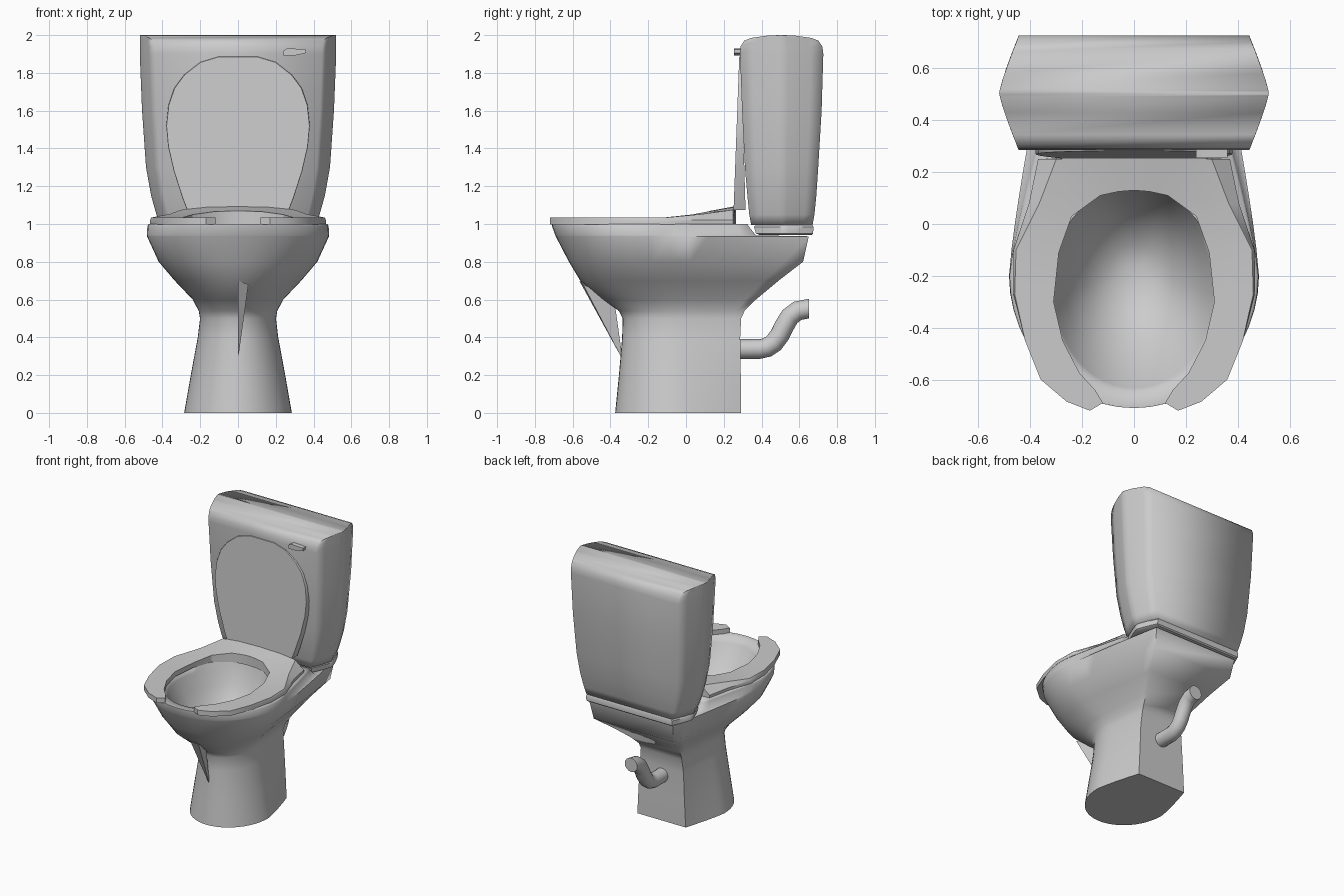
import bpy, math


def finish(name, verts, faces, angle=40):
    me = bpy.data.meshes.new(name)
    me.from_pydata(verts, [], faces)
    ob = bpy.data.objects.new(name, me)
    bpy.context.collection.objects.link(ob)
    bpy.ops.object.select_all(action='DESELECT')
    ob.select_set(True)
    bpy.context.view_layer.objects.active = ob
    bpy.ops.object.mode_set(mode='EDIT')
    bpy.ops.mesh.select_all(action='SELECT')
    bpy.ops.mesh.normals_make_consistent(inside=False)
    bpy.ops.object.mode_set(mode='OBJECT')
    bpy.ops.object.shade_smooth_by_angle(angle=math.radians(angle))
    return ob


def loft(name, rings, angle=40):
    n = len(rings[0])
    verts = [p for r in rings for p in r]
    faces = [(i * n + j, i * n + (j + 1) % n, (i + 1) * n + (j + 1) % n, (i + 1) * n + j)
             for i in range(len(rings) - 1) for j in range(n)]
    faces += [tuple(range(n)), tuple(range(len(verts) - n, len(verts)))]
    return finish(name, verts, faces, angle)


def bowl_ring(z, w, yf, ym, yb, b, oval=False):
    # half-ellipse front, tapering sides, straight back edge
    half = []
    for i in range(13):
        a = math.pi / 2 * i / 12
        half.append((w * math.sin(a), ym - (ym - yf) * math.cos(a)))
    for i in range(1, 9):
        t = i / 8
        a = math.pi / 2 * t
        if oval:
            half.append((b + (w - b) * math.cos(a), ym + (yb - ym) * math.sin(a)))
        else:
            half.append((w + (b - w) * t ** 1.25, ym + (yb - ym) * t))
    pts = half + [(-x, y) for x, y in reversed(half[1:])]
    return [(x, y, z) for x, y in pts]


# Pedestal and bowl: outside going up, over the rim, down the inside
outer = [
    (0.00, .285, -.375, -.05, .29, .20),
    (0.20, .250, -.355, -.05, .29, .19),
    (0.40, .213, -.338, -.05, .287, .18),
    (0.50, .201, -.335, -.05, .292, .17),
    (0.54, .208, -.355, -.06, .31, .175),
    (0.60, .240, -.44, -.08, .37, .20),
    (0.70, .335, -.56, -.14, .49, .26),
    (0.80, .420, -.62, -.18, .62, .33),
    (0.935, .482, -.69, -.20, .65, .345),
    (0.94, .482, -.692, -.20, .37, .375),
    (0.99, .480, -.71, -.20, .33, .365),
    (1.00, .472, -.71, -.20, .325, .36),
]
inner = [
    (1.00, .325, -.655, -.27, .14, .03),
    (0.96, .305, -.632, -.27, .13, .03),
    (0.85, .265, -.55, -.26, .09, .03),
    (0.73, .190, -.44, -.24, .02, .02),
    (0.65, .100, -.32, -.20, -.08, .01),
    (0.63, .030, -.23, -.19, -.15, .005),
]
loft("bowl_and_pedestal", [bowl_ring(*r) for r in outer] + [bowl_ring(*r, oval=True) for r in inner], 65)

# Thin fin under the bowl front
finish("front_fin", [(0, -.565, .70), (.055, -.545, .68), (0, -.335, .28), (0, -.38, .6)],
       [(0, 1, 2), (0, 2, 3), (1, 3, 2), (0, 3, 1)])


# Cistern: barrel-sided outline shrunk towards the bottom
def tank_ring(z, y0, y1, w, k=1.0):
    yc, d = (y0 + y1) / 2, (y1 - y0) / 2
    side = []
    for t in (-1, -.7, -.4, -.15, 0, .15, .4, .7, 1):
        x = w * (1 - .145 * abs(t * k) ** 1.2)
        side.append((x, yc + d * t, z))
    return side + [(-x, y, z) for x, y, z in reversed(side)]


loft("tank", [tank_ring(*r) for r in [
    (0.995, .345, .67, .415), (1.05, .335, .68, .432), (1.15, .325, .69, .46),
    (1.30, .312, .70, .487), (1.60, .297, .718, .508), (1.90, .286, .727, .52),
    (1.94, .289, .722, .52, .98), (1.97, .308, .702, .52, .9),
    (1.985, .345, .665, .52, .73), (1.997, .43, .58, .52, .34), (2.0, .49, .52, .52, .07)]], 80)
loft("tank_base_slab", [tank_ring(*r) for r in [
    (.942, .39, .665, .40), (.95, .37, .673, .415), (.985, .36, .675, .415), (.996, .37, .668, .405)]])

# Open-front seat: (outer x, y, top z, inner x, y, top z, skirt x), rising at the back
stations = [
    (.17, -.72, 1.035, .12, -.69, 1.035, .17), (.26, -.685, 1.035, .15, -.64, 1.035, .26),
    (.36, -.60, 1.035, .21, -.575, 1.035, .36), (.42, -.45, 1.035, .275, -.45, 1.035, .42),
    (.46, -.27, 1.035, .31, -.30, 1.035, .465), (.455, -.10, 1.035, .29, -.11, 1.035, .465),
    (.365, .08, 1.052, .24, .03, 1.05, .405), (.30, .25, 1.075, .13, .11, 1.065, .37),
    (.17, .26, 1.09, .06, .125, 1.068, .17), (0, .265, 1.095, 0, .13, 1.07, 0)]
path = stations + [(-a, b, h, -c, d, k, -s) for a, b, h, c, d, k, s in reversed(stations[:-1])]
loft("seat", [[(a, b, h), (c, d, k), (c, d, .998), (s, b, .998), (s, b, 1.02)]
              for a, b, h, c, d, k, s in path], 30)

# Raised lid leaning on the cistern
edge = [(.27, 1.075), (.295, 1.14), (.34, 1.28), (.37, 1.41), (.38, 1.52), (.368, 1.63), (.337, 1.72),
        (.285, 1.79), (.2, 1.857), (.1, 1.887)]
outline = edge + [(-x, z) for x, z in reversed(edge)]


def lid_ring(front, scale=1.0):
    ring = []
    for x, z in outline:
        z2 = 1.48 + (z - 1.48) * scale
        lean = (z2 - 1.08) / .81
        y = .252 + .03 * lean if front else .315 - .023 * lean
        ring.append((x * scale, y, z2))
    return ring


loft("lid", [lid_ring(True, .995), [(x, y + .003, z) for x, y, z in lid_ring(True)], lid_ring(False)])

# Flush lever
lever = [(.24, 1.892), (.30, 1.892), (.36, 1.905), (.36, 1.925), (.26, 1.93), (.24, 1.918)]
loft("flush_lever", [[(x, y, z) for x, z in lever] for y in (.255, .30)], 20)

# Waste pipe: circles swept along a bent path
pipe = [(.26, .338), (.39, .338), (.43, .347), (.465, .37), (.495, .41), (.52, .46), (.55, .51),
        (.59, .54), (.65, .552)]
rings = []
for i, (y, z) in enumerate(pipe):
    p, q = pipe[max(i - 1, 0)], pipe[min(i + 1, len(pipe) - 1)]
    a = math.atan2(q[1] - p[1], q[0] - p[0]) if i < len(pipe) - 1 else 0
    rings.append([(.052 * math.cos(u), y - .052 * math.sin(u) * math.sin(a), z + .052 * math.sin(u) * math.cos(a))
                  for u in (math.tau * k / 16 for k in range(16))])
loft("waste_pipe", rings, 50)
